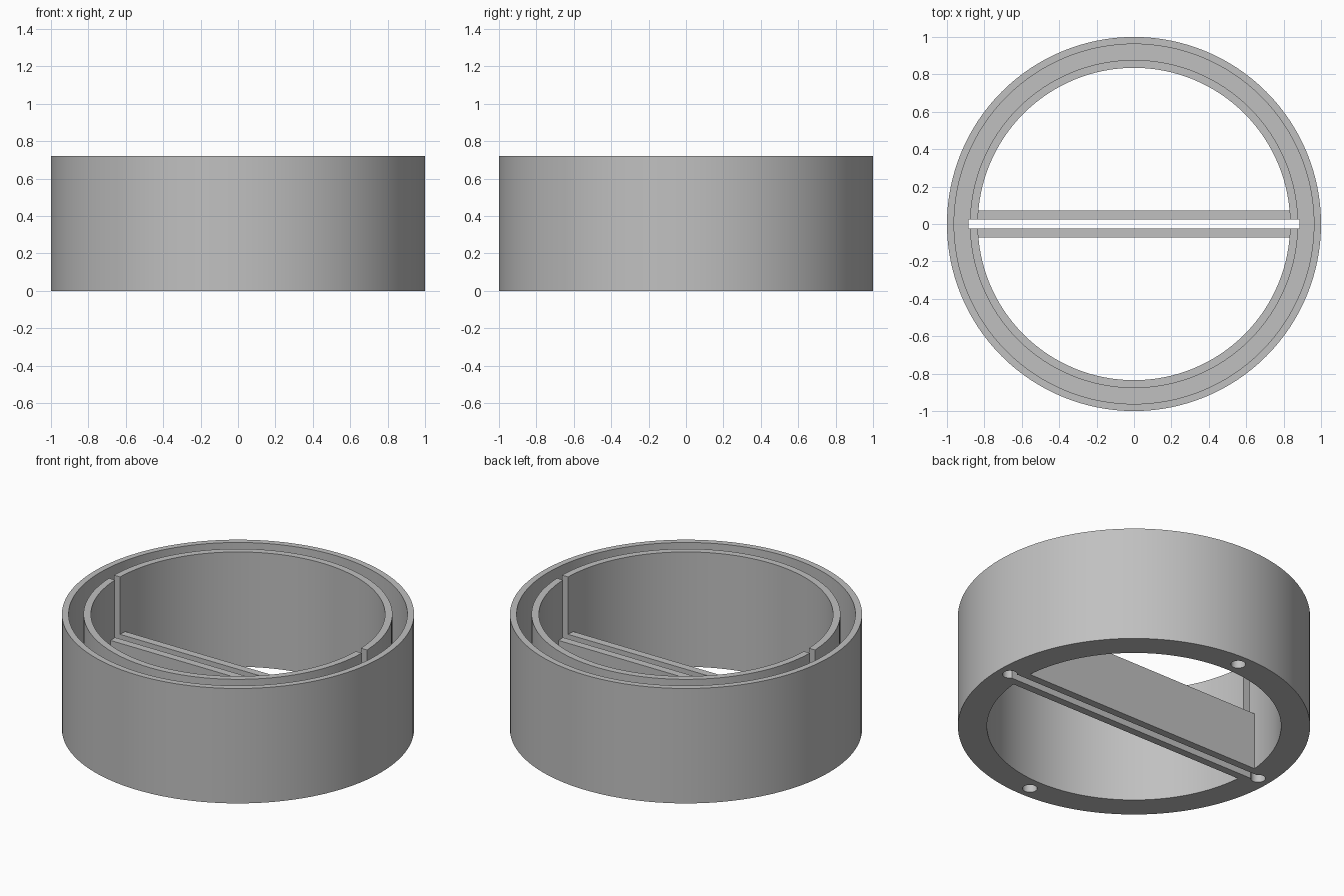
import bpy, bmesh, math
from mathutils import Matrix

if "Cube" in bpy.data.objects:
    bpy.data.objects.remove(bpy.data.objects["Cube"])

HEIGHT, FLOOR, BAR_TOP = 0.72, 0.11, 0.36
BORE, INNER_WALL, OUTER_WALL, RIM = 0.835, 0.877, 0.962, 1.0
SLOT, BAR = 0.025, 0.073          # half width of slot, outer face of bars
SEGMENTS = 128

grey = bpy.data.materials.new("plain grey")
grey.use_nodes = True
grey.diffuse_color = (0.53, 0.53, 0.53, 1)
grey.node_tree.nodes["Principled BSDF"].inputs["Base Color"].default_value = grey.diffuse_color


def add_object(name, bm):
    bmesh.ops.recalc_face_normals(bm, faces=bm.faces)
    mesh = bpy.data.meshes.new(name)
    bm.to_mesh(mesh)
    bm.free()
    mesh.materials.append(grey)
    obj = bpy.data.objects.new(name, mesh)
    bpy.context.collection.objects.link(obj)
    return obj


def box(name, x, y0, y1, z0, z1):
    bm = bmesh.new()
    place = Matrix.Translation((0, (y0 + y1) / 2, (z0 + z1) / 2))
    size = Matrix.Diagonal((2 * x, y1 - y0, z1 - z0, 1))
    bmesh.ops.create_cube(bm, size=1, matrix=place @ size)
    return add_object(name, bm)


def lathe(name, profile):
    bm = bmesh.new()
    rings = []
    for i in range(SEGMENTS):
        a = math.tau * i / SEGMENTS
        rings.append([bm.verts.new((r * math.cos(a), r * math.sin(a), z)) for r, z in profile])
    for i in range(SEGMENTS):
        here, after = rings[i - 1], rings[i]
        for j in range(len(profile)):
            bm.faces.new((here[j - 1], after[j - 1], after[j], here[j]))
    return add_object(name, bm)


def activate(obj):
    bpy.ops.object.select_all(action="DESELECT")
    obj.select_set(True)
    bpy.context.view_layer.objects.active = obj


def cut(target, cutter):
    cutter.hide_render = True
    mod = target.modifiers.new("cut", "BOOLEAN")
    mod.operation, mod.solver, mod.object = "DIFFERENCE", "EXACT", cutter
    activate(target)
    bpy.ops.object.modifier_apply(modifier=mod.name)
    bpy.data.objects.remove(cutter)


# Double-walled ring with an open channel in its top
ring = lathe("double_wall_ring", [
    (BORE, 0), (RIM, 0), (RIM, HEIGHT), (OUTER_WALL, HEIGHT),
    (OUTER_WALL, FLOOR), (INNER_WALL, FLOOR), (INNER_WALL, HEIGHT), (BORE, HEIGHT)])

# Slot through the inner wall on both sides
cut(ring, box("slot_cutter", 0.885, -SLOT, SLOT, -0.1, HEIGHT + 0.1))

# Four blind holes in the underside
bm = bmesh.new()
for k in range(4):
    place = Matrix.Rotation(k * math.pi / 2, 4, "Z") @ Matrix.Translation((0.92, 0, 0))
    bmesh.ops.create_cone(bm, cap_ends=True, segments=32, radius1=0.042, radius2=0.042,
                          depth=0.14, matrix=place)
cut(ring, add_object("hole_cutter", bm))

activate(ring)
bpy.ops.object.shade_smooth_by_angle(angle=math.radians(30))

# Pair of rails that continue the slot across the opening
for name, side in (("front_rail", -1), ("back_rail", 1)):
    low, high = sorted((side * SLOT, side * BAR))
    box(name, BORE + 0.008, low, high, 0, BAR_TOP)
